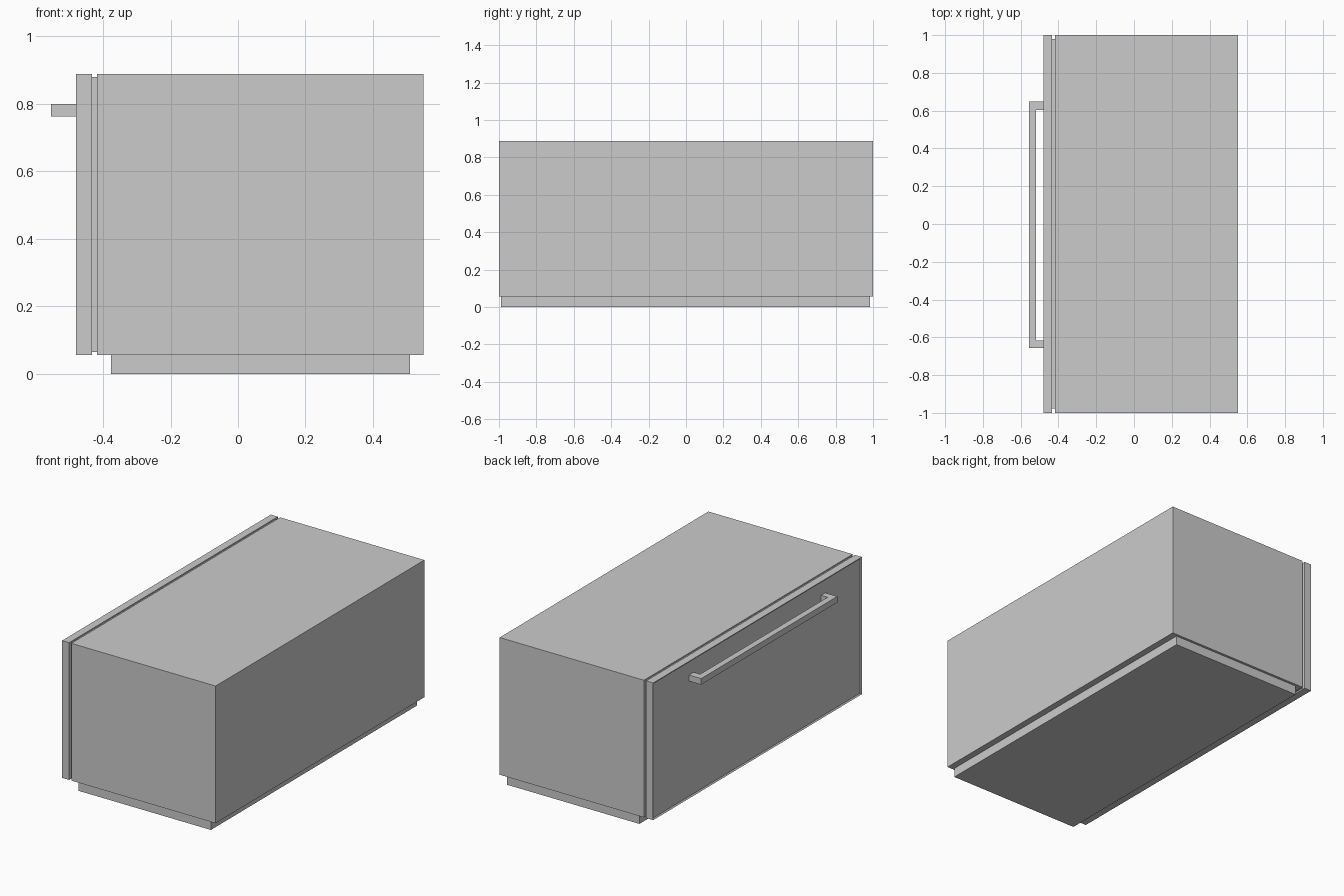
import bpy, bmesh

if "Cube" in bpy.data.objects:
    bpy.data.objects.remove(bpy.data.objects["Cube"])


def finish(name, bm):
    bmesh.ops.recalc_face_normals(bm, faces=bm.faces)
    mesh = bpy.data.meshes.new(name)
    bm.to_mesh(mesh)
    bm.free()
    obj = bpy.data.objects.new(name, mesh)
    bpy.context.collection.objects.link(obj)
    return obj


def box_bm(x, y, z):
    bm = bmesh.new()
    bmesh.ops.create_cube(bm, size=1)
    for v in bm.verts:
        v.co = [lo + (c + 0.5) * (hi - lo) for c, (lo, hi) in zip(v.co, (x, y, z))]
    return bm


# Cabinet, plinth and door seal
finish("cabinet_body", box_bm((-0.418, 0.55), (-1, 1), (0.056, 0.888)))
finish("plinth", box_bm((-0.377, 0.51), (-0.988, 0.985), (0, 0.056)))
finish("door_seal", box_bm((-0.433, -0.418), (-0.978, 0.98), (0.065, 0.88)))

# Door with a slim rim around a shallow recessed panel
bm = box_bm((-0.48, -0.433), (-1, 1), (0.056, 0.888))
bm.normal_update()
front = [f for f in bm.faces if f.normal.x < -0.9]
bmesh.ops.inset_region(bm, faces=front, thickness=0.012)
for v in front[0].verts:
    v.co.x += 0.006
finish("door", bm)

# Handle: U-shaped plan extruded upward
plan = [(-0.473, 0.648), (-0.555, 0.648), (-0.555, -0.657), (-0.473, -0.657),
        (-0.473, -0.618), (-0.518, -0.618), (-0.518, 0.604), (-0.473, 0.604)]
bm = bmesh.new()
face = bm.faces.new([bm.verts.new((x, y, 0.763)) for x, y in plan])
top = bmesh.ops.extrude_face_region(bm, geom=[face], use_keep_orig=True)["geom"]
for v in top:
    if isinstance(v, bmesh.types.BMVert):
        v.co.z = 0.80
finish("handle", bm)
